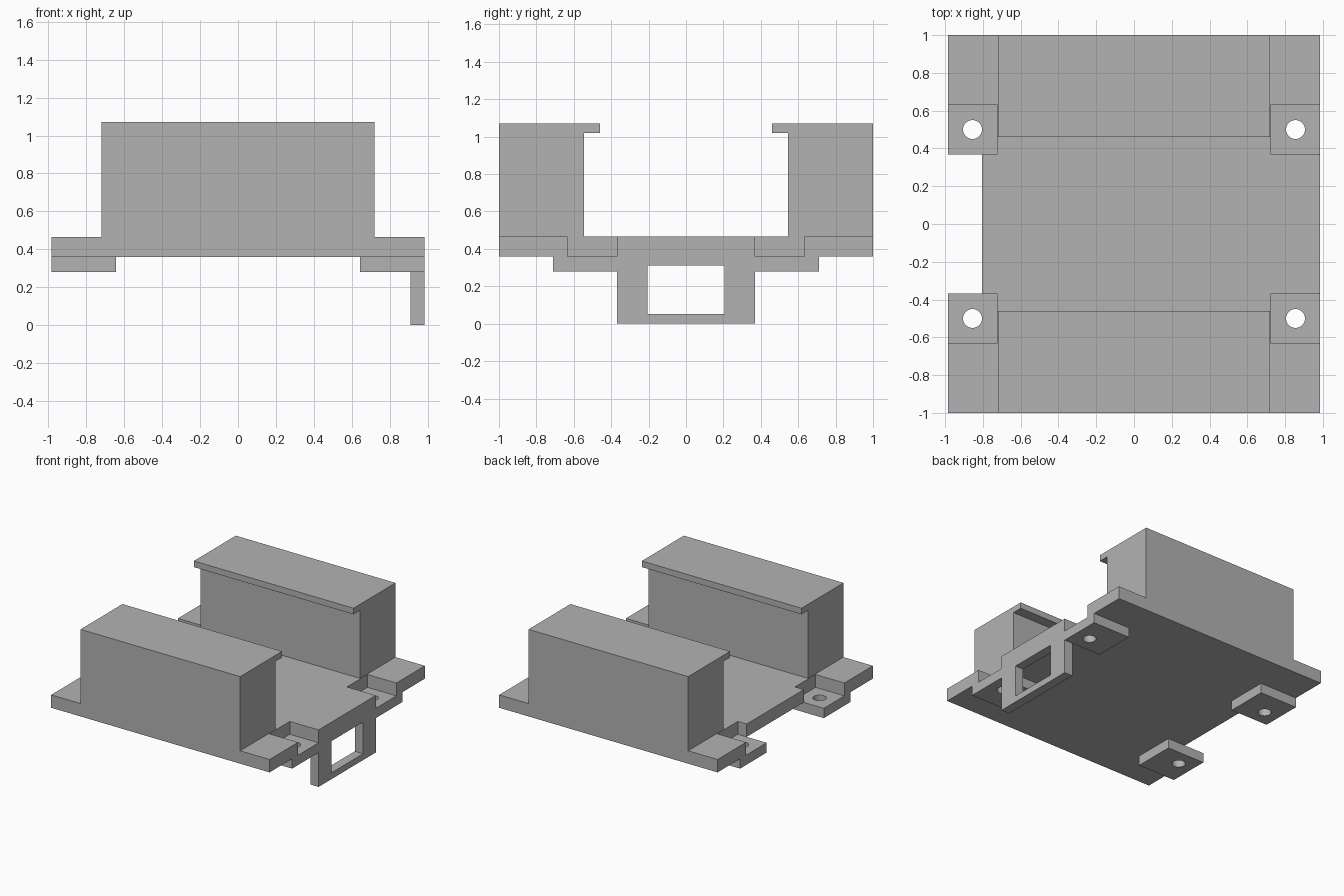
import bpy
import bmesh
from mathutils import Vector

if "Cube" in bpy.data.objects:
    bpy.data.objects.remove(bpy.data.objects["Cube"], do_unlink=True)

# Single plain grey
grey = bpy.data.materials.new("plain grey")
grey.use_nodes = True
colour = (0.45, 0.45, 0.45, 1)
grey.diffuse_color = colour
grey.node_tree.nodes["Principled BSDF"].inputs["Base Color"].default_value = colour

# Main dimensions
X, Y = 0.985, 1.0              # half extents
UNDER, DECK = 0.36, 0.465      # plate underside and top
PAD_LOW = 0.28                 # underside of the mounting pads
SPAN = 0.368                   # half width between the pads
BOX_X = 0.72


def prism(name, points, axis, low, high):
    """Extrude a closed 2D outline along one axis."""
    bm = bmesh.new()

    def place(p):
        co = list(p)
        co.insert(axis, low)
        return bm.verts.new(co)

    face = bm.faces.new([place(p) for p in points])
    shift = Vector((0, 0, 0))
    shift[axis] = high - low
    grown = bmesh.ops.extrude_face_region(bm, geom=[face])["geom"]
    bmesh.ops.translate(bm, vec=shift,
                        verts=[v for v in grown if isinstance(v, bmesh.types.BMVert)])
    bmesh.ops.recalc_face_normals(bm, faces=bm.faces)
    mesh = bpy.data.meshes.new(name)
    bm.to_mesh(mesh)
    bm.free()
    mesh.materials.append(grey)
    obj = bpy.data.objects.new(name, mesh)
    bpy.context.collection.objects.link(obj)
    return obj


def rect(a0, a1, b0, b1):
    return [(a0, b0), (a1, b0), (a1, b1), (a0, b1)]


def combine(target, tool, operation):
    """Merge or cut a solid, then discard the tool."""
    mod = target.modifiers.new(operation.title(), "BOOLEAN")
    mod.operation = operation
    mod.solver = "EXACT"
    mod.object = tool
    bpy.context.view_layer.objects.active = target
    bpy.ops.object.modifier_apply(modifier=mod.name)
    bpy.data.objects.remove(tool, do_unlink=True)


# Base plate: corner pockets, plus a shallow notch on the right edge
half = [(X, SPAN), (BOX_X + 0.005, SPAN), (BOX_X + 0.005, 0.633), (X, 0.633), (X, Y),
        (-X, Y), (-X, 0.633), (-BOX_X - 0.005, 0.633), (-BOX_X - 0.005, SPAN), (-0.805, SPAN)]
outline = half + [(x, -y) for x, y in reversed(half)]
cradle = prism("cradle_body", outline, 2, UNDER, DECK)

# Tall side blocks with an overhanging lip
for side in (-1, 1):
    section = [(Y, DECK), (Y, 1.07), (0.46, 1.07), (0.46, 1.02), (0.545, 1.02), (0.545, DECK)]
    block = prism("side_block", [(side * y, z) for y, z in section], 0, -BOX_X, BOX_X)
    combine(cradle, block, "UNION")

# Hanging bracket with a rectangular window
bracket = prism("hanging_bracket", rect(-SPAN, SPAN, 0, UNDER), 0, 0.91, X)
window = prism("window_cutter", rect(-0.205, 0.205, 0.052, 0.31), 0, 0.8, 1.1)
combine(bracket, window, "DIFFERENCE")
combine(cradle, bracket, "UNION")

# Lowered mounting pads with screw holes
for sx in (-1, 1):
    for sy in (-1, 1):
        pad = prism("mounting_pad", rect(sx * 0.645, sx * X, sy * SPAN, sy * 0.71),
                    2, PAD_LOW, UNDER)
        bpy.ops.mesh.primitive_cylinder_add(vertices=32, radius=0.05, depth=0.3,
                                            location=(sx * 0.855, sy * 0.5, 0.32))
        drill = bpy.context.object
        drill.name = "screw_hole_cutter"
        drill.data.materials.append(grey)
        bpy.context.view_layer.update()
        combine(pad, drill, "DIFFERENCE")
        combine(cradle, pad, "UNION")

bpy.ops.object.select_all(action="DESELECT")
cradle.select_set(True)
bpy.context.view_layer.objects.active = cradle
bpy.ops.object.shade_smooth_by_angle()
